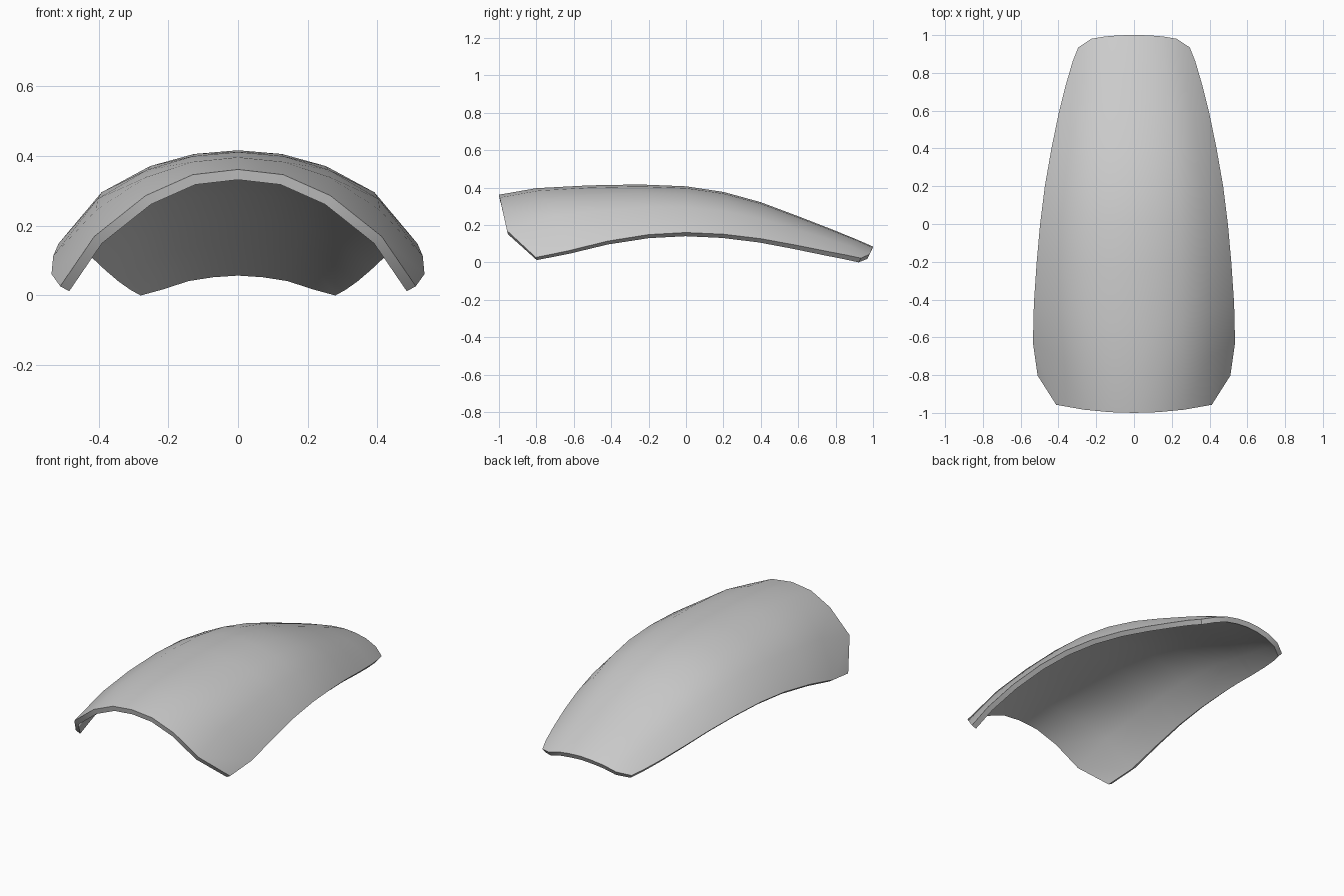
import bpy, bmesh

if "Cube" in bpy.data.objects:
    bpy.data.objects.remove(bpy.data.objects["Cube"])

grey = bpy.data.materials.new("plain grey")
grey.diffuse_color = (0.6, 0.6, 0.6, 1)
grey.use_nodes = True
grey.node_tree.nodes["Principled BSDF"].inputs["Base Color"].default_value = grey.diffuse_color

# Across-section: fraction of half width, fraction of arch height
U = [0, 0.245, 0.49, 0.76, 1]
F = [1, 0.96, 0.83, 0.55, 0]

# Cross ribs: centre y, edge y, half width, crown z, edge z
RIBS = [(-.80, -.63, .535, .39, .055), (-.52, -.42, .53, .405, .107),
        (-.25, -.20, .515, .41, .142), (0, 0, .497, .40, .153),
        (.20, .20, .472, .37, .144), (.40, .40, .437, .315, .12),
        (.60, .58, .400, .24, .087), (.78, .74, .360, .17, .055),
        (.91, .86, .325, .117, .032)]

# Rounded-off end edges
front = [(0, -1, .355), (.13, -.996, .34), (.265, -.983, .28),
         (.412, -.957, .163), (.51, -.803, .02)]
back = [(0, 1, .078), (.075, .999, .073), (.15, .993, .061),
        (.225, .981, .036), (.295, .935, .016)]

rows = [front]
for yc, ye, w, zc, ze in RIBS:
    rows.append([(w * u, yc + (ye - yc) * u * u, ze + (zc - ze) * f)
                 for u, f in zip(U, F)])
rows.append(back)

# Half skin
bm = bmesh.new()
grid = [[bm.verts.new(p) for p in r] for r in rows]
for a, b in zip(grid, grid[1:]):
    for i in range(len(U) - 1):
        bm.faces.new((a[i], a[i + 1], b[i + 1], b[i]))
me = bpy.data.meshes.new("curved_shell_plate")
bm.to_mesh(me)
bm.free()
me.materials.append(grey)
shell = bpy.data.objects.new("curved_shell_plate", me)
bpy.context.collection.objects.link(shell)
bpy.context.view_layer.objects.active = shell
shell.select_set(True)

# Mirror to full width, then give thickness on the underside
m = shell.modifiers.new("mirror", 'MIRROR')
m.use_clip = True
s = shell.modifiers.new("thickness", 'SOLIDIFY')
s.thickness = 0.03
s.offset = -1
for name in ("mirror", "thickness"):
    bpy.ops.object.modifier_apply(modifier=name)

# Rest the lowest point on the ground
low = min(v.co.z for v in me.vertices)
for v in me.vertices:
    v.co.z -= low
bpy.ops.object.shade_smooth_by_angle(angle=0.7)
